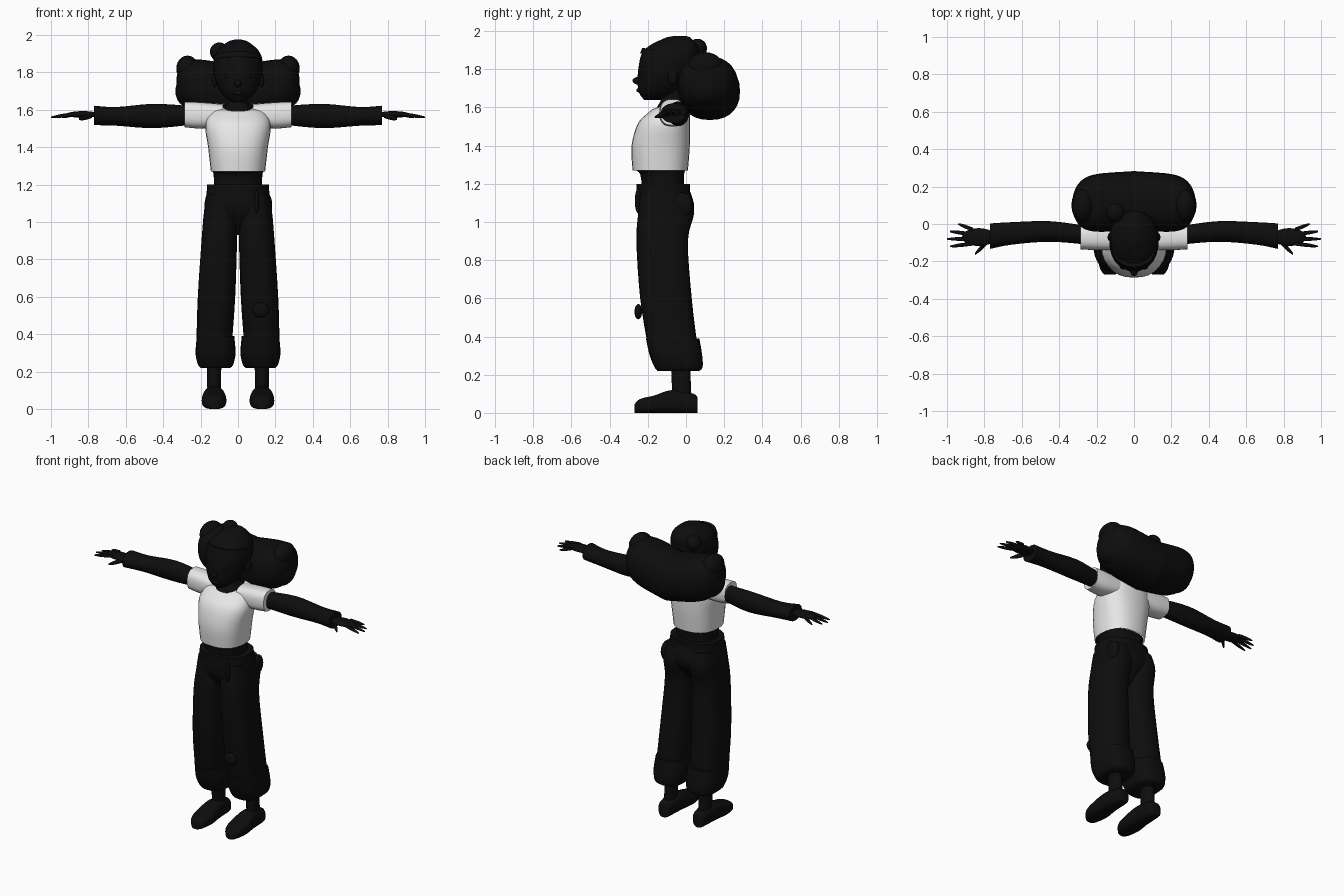
import bpy
import bmesh
import math
from mathutils import Vector

default_cube = bpy.data.objects.get("Cube")
if default_cube:
    bpy.data.objects.remove(default_cube, do_unlink=True)


def material(name, value):
    mat = bpy.data.materials.new(name)
    mat.use_nodes = True
    color = (value, value, value, 1)
    mat.diffuse_color = color
    shader = mat.node_tree.nodes["Principled BSDF"]
    shader.inputs["Base Color"].default_value = color
    return mat


BLACK = material("near black", .004)
WHITE = material("shirt white", .8)


def finish(name, bm, mat, mirror):
    """Turn a bmesh into a smooth shaded object, optionally mirrored in x."""
    bmesh.ops.recalc_face_normals(bm, faces=bm.faces)
    mesh = bpy.data.meshes.new(name)
    bm.to_mesh(mesh)
    bm.free()
    mesh.materials.append(mat)
    obj = bpy.data.objects.new(name, mesh)
    bpy.context.collection.objects.link(obj)
    bpy.ops.object.select_all(action="DESELECT")
    obj.select_set(True)
    bpy.context.view_layer.objects.active = obj
    bpy.ops.object.shade_smooth_by_angle(angle=math.radians(50))
    if mirror:
        obj.modifiers.new("mirror", "MIRROR")


def spline(rings, steps):
    """Smoothly interpolate between neighbouring rings."""
    rings = [Vector(ring) for ring in rings]
    result = []
    last = len(rings) - 1
    for i in range(last):
        start, end = rings[i], rings[i + 1]
        leave = (end - rings[max(i - 1, 0)]) / 2
        arrive = (rings[min(i + 2, last)] - start) / 2
        for step in range(steps):
            t = step / steps
            ease = t * t * (3 - 2 * t)
            result.append(start.lerp(end, ease) + leave * t * (1 - t) ** 2
                          - arrive * t * t * (1 - t))
    return result + [rings[-1]]


def loft(name, rings, mat, axis, power, mirror, capped, segments=28, steps=4):
    """Rings hold position, two centres, two radii and a tilt."""
    bm = bmesh.new()
    loops = []
    for along, mid_u, mid_v, rad_u, rad_v, tilt in spline(rings, steps):
        loop = []
        for k in range(segments):
            angle = math.tau * k / segments
            co, si = math.cos(angle), math.sin(angle)
            u = math.copysign(abs(co) ** (2 / power), co) * rad_u
            v = math.copysign(abs(si) ** (2 / power), si) * rad_v
            h, u, v = along + tilt * v, u + mid_u, v + mid_v
            place = {"z": (u, v, h), "x": (h, u, v), "y": (u, h, v)}[axis]
            loop.append(bm.verts.new(place))
        loops.append(loop)
    for low, high in zip(loops, loops[1:]):
        for k in range(segments):
            bm.faces.new((low[k - 1], low[k], high[k], high[k - 1]))
    if capped:
        bm.faces.new(loops[0])
        bm.faces.new(loops[-1])
    finish(name, bm, mat, mirror)


def body(name, *profile, mat=BLACK, axis="z", power=2.4, offset=0, lean=0, capped=True):
    """Profile points: position, half width, low edge, high edge, optional tilt."""
    rings = []
    for along, half, low, high, *tilt in profile:
        rings.append((along, offset + lean * along, (low + high) / 2,
                      half, (high - low) / 2, sum(tilt)))
    loft(name, rings, mat, axis, power, offset > 0, capped)


def limb(name, *profile, mat=BLACK, power=2, segments=28):
    """Sideways pair; profile points: x, y centre, z centre, y radius, z radius."""
    rings = [(*point, 0) for point in profile]
    loft(name, rings, mat, "x", power, True, True, segments)


def ball(name, center, size, mirror=False):
    bm = bmesh.new()
    bmesh.ops.create_uvsphere(bm, u_segments=20, v_segments=12, radius=1)
    bmesh.ops.scale(bm, vec=Vector(size), verts=bm.verts)
    bmesh.ops.translate(bm, vec=Vector(center), verts=bm.verts)
    finish(name, bm, BLACK, mirror)


# Shirt body with an open hem and a tilted scoop collar
body("shirt",
     (1.27, .145, -.28, .01),
     (1.4, .16, -.285, .02),
     (1.52, .175, -.25, .02),
     (1.6, .14, -.19, .02, .2),
     (1.62, .08, -.17, .01, .3), mat=WHITE, capped=False)
# Short flared sleeves
limb("sleeves",
     (.08, -.07, 1.57, .07, .06),
     (.2, -.07, 1.57, .07, .07),
     (.285, -.07, 1.575, .065, .068), mat=WHITE, power=2.6)

# Bare waist and neck
body("waist", (1.16, .13, -.23, -.01), (1.25, .13, -.24, -.01), (1.275, .14, -.275, 0))
body("neck", (1.6, .09, -.17, 0, .3), (1.64, .05, -.13, -.02), (1.7, .05, -.13, -.02))

# Head with face features and a hairband
body("head",
     (1.64, .03, -.22, -.13),
     (1.69, .09, -.25, -.04),
     (1.8, .13, -.25, .05),
     (1.9, .12, -.22, .07),
     (1.96, .06, -.12, .03),
     (1.975, .02, -.06, 0), power=2.2)
ball("nose", (0, -.25, 1.74), (.02, .03, .02))
ball("lips", (0, -.24, 1.69), (.035, .02, .013))
ball("eyes", (.05, -.23, 1.78), (.026, .014, .014), mirror=True)
ball("ears", (.125, -.07, 1.76), (.016, .025, .04), mirror=True)
body("hairband", (1.86, .132, -.24, .07, -.15), (1.89, .125, -.23, .07, -.15), power=2.2)

# Large gathered hair puff: full in the middle, rising and closing at the sides
puff = []
for step in range(9):
    side = math.sin(step / 8 * math.pi / 2)
    fullness = math.sqrt(1.01 - side ** 6)
    puff.append((.33 * side, .125 - .02 * side, 1.685 + .06 * side,
                 .157 * fullness, .15 * fullness))
limb("hair_puff", *puff, power=2.3)
ball("upper_hair_lobes", (.27, .1, 1.82), (.06, .09, .07), mirror=True)
ball("lower_hair_lobes", (.26, .1, 1.7), (.075, .1, .09), mirror=True)
ball("hair_tuft", (-.1, .06, 1.91), (.05, .05, .05))

# Long arms with loose forearm cuffs
limb("arms",
     (.25, -.06, 1.57, .05, .05),
     (.45, -.04, 1.567, .055, .065),
     (.65, -.05, 1.565, .06, .05),
     (.77, -.065, 1.57, .068, .052))

# Hands: flat palm, fanned fingers and a thumb
ball("palms", (.83, -.07, 1.575), (.09, .048, .018), mirror=True)


def finger(name, start, end, radius):
    rings = []
    for t, scale in ((0, 1), (.6, 1), (1, .4)):
        rings.append((*Vector(start).lerp(Vector(end), t), radius * scale, radius * scale))
    limb(name, *rings, segments=10)


for i, label in enumerate(("little", "ring", "middle", "index")):
    reach = 1 - .015 * (i - 2) ** 2
    finger(label + "_fingers", (.86, -.03 - .025 * i, 1.58), (reach, -.04 * i, 1.56), .01)
finger("thumbs", (.78, -.09, 1.57), (.85, -.16, 1.55), .014)

# Wide trousers: hips, waistband, legs and rolled cuffs
body("hips",
     (1.19, .155, -.25, .01),
     (1.06, .175, -.25, .042),
     (.93, .05, -.16, -.05))
body("waistband", (1.15, .168, -.26, .02), (1.2, .165, -.26, .02))
body("trouser_legs",
     (1.15, .08, -.24, .02),
     (1.05, .09, -.25, .043),
     (.9, .095, -.26, .01),
     (.6, .1, -.24, .03),
     (.35, .095, -.2, .06), offset=.145, lean=-.05, power=2.6)
body("trouser_cuffs",
     (.39, .1, -.21, .07),
     (.3, .107, -.19, .085),
     (.24, .095, -.165, .087),
     (.22, .08, -.15, .07), offset=.12, power=2.8)

# Pocket, waist tie and torn knee flap on the left side
ball("pocket", (.155, -.02, 1.09), (.028, .055, .065))
ball("waist_tie", (.1, -.25, 1.11), (.012, .018, .065))
ball("knee_flap", (.12, -.25, .53), (.045, .02, .04))

# Ankles and rounded slip-on shoes
body("ankles", (.05, .035, -.07, .03), (.28, .04, -.08, .02), offset=.128, power=2)
body("shoes",
     (-.27, .03, 0, .045),
     (-.24, .053, 0, .073),
     (-.17, .066, 0, .09),
     (-.07, .055, 0, .12),
     (.04, .044, 0, .1),
     (.06, .03, 0, .08), axis="y", offset=.128, power=2.8)
